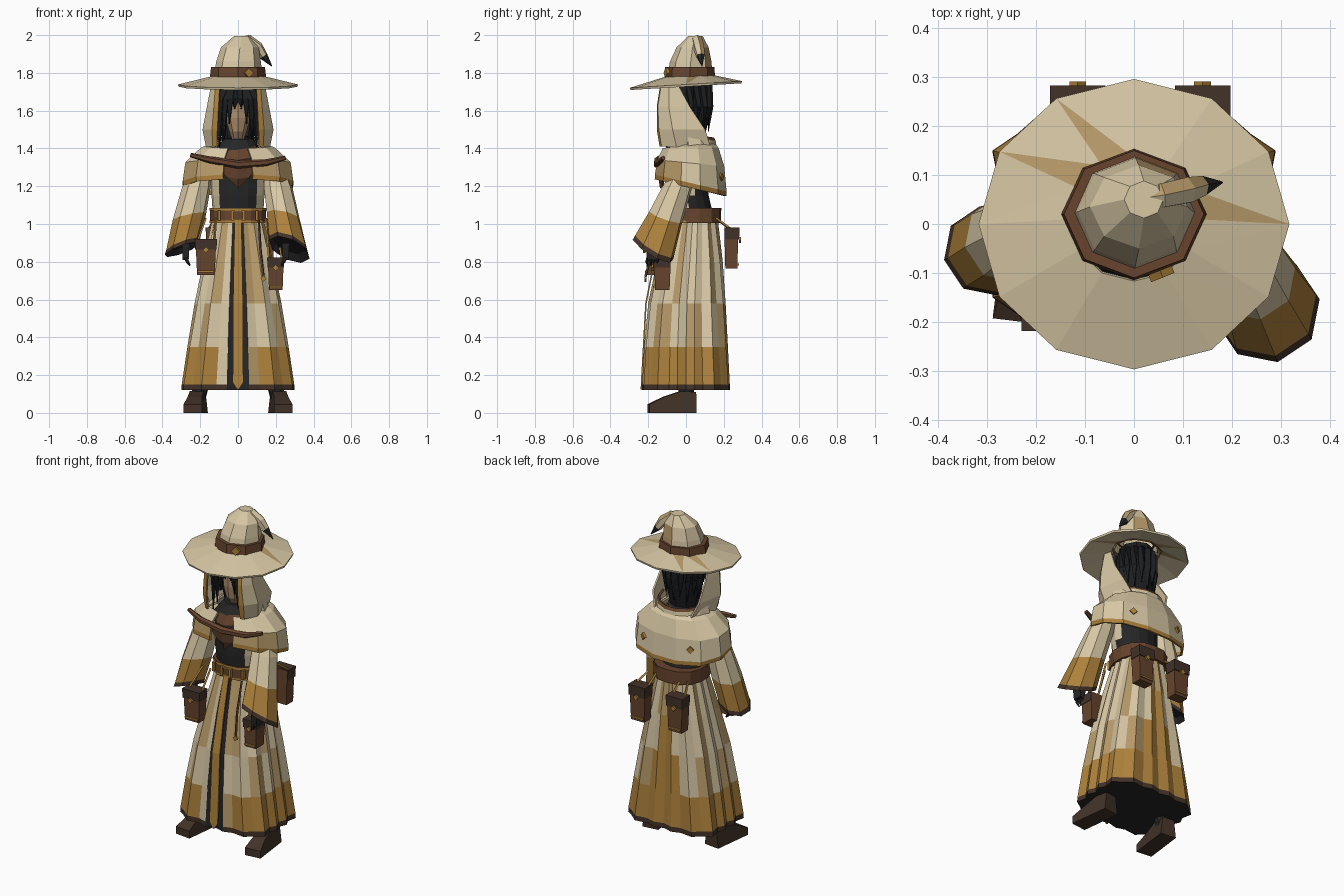
import bpy, bmesh, math
from mathutils import Vector, Matrix

default_cube = bpy.data.objects.get("Cube")
if default_cube:
    bpy.data.objects.remove(default_cube, do_unlink=True)

COLOURS = {
    "cream cloth": (.68, .57, .37), "tan cloth": (.47, .32, .14),
    "ochre cloth": (.42, .22, .045), "brown leather": (.135, .058, .027),
    "dark leather": (.055, .032, .021), "charcoal cloth": (.019, .019, .02),
    "black hair": (.012, .013, .015), "skin": (.42, .27, .15), "gold": (.42, .22, .04),
}
MATERIALS = {}
for title, rgb in COLOURS.items():
    material = bpy.data.materials.new(title)
    material.use_nodes = True
    material.diffuse_color = (*rgb, 1)
    shader = material.node_tree.nodes["Principled BSDF"]
    shader.inputs["Base Color"].default_value = (*rgb, 1)
    shader.inputs["Roughness"].default_value = .9
    MATERIALS[title] = material
NAMES = list(COLOURS)
CREAM, TAN, OCHRE, BROWN, DARK, CHARCOAL, HAIR, SKIN, GOLD = range(len(NAMES))


def finish(name, bm, solid=0):
    bmesh.ops.recalc_face_normals(bm, faces=bm.faces)
    mesh = bpy.data.meshes.new(name)
    used = sorted({f.material_index for f in bm.faces})
    for f in bm.faces:
        f.material_index = used.index(f.material_index)
    for index in used:
        mesh.materials.append(MATERIALS[NAMES[index]])
    bm.to_mesh(mesh)
    bm.free()
    obj = bpy.data.objects.new(name, mesh)
    bpy.context.collection.objects.link(obj)
    if solid:
        shell = obj.modifiers.new("thickness", "SOLIDIFY")
        shell.thickness, shell.offset = solid, 0
    return obj


def loft(name, rings, colour, closed=True, caps=None, keep=None, solid=0):
    """Skin a list of rings; colour is an index or rule(band, sector, centre)."""
    bm = bmesh.new()
    rows = [[bm.verts.new(p) for p in r] for r in rings]
    n = len(rows[0])
    for band in range(len(rows) - 1):
        for k in range(n if closed else n - 1):
            m = (k + 1) % n
            quad = (rows[band][k], rows[band][m], rows[band + 1][m], rows[band + 1][k])
            centre = sum((v.co for v in quad), Vector()) / 4
            if keep and not keep(centre):
                continue
            f = bm.faces.new(quad)
            f.material_index = colour(band, k, centre) if callable(colour) else colour
    for row, cap in zip((rows[0], rows[-1]), caps or ()):
        if cap is not None:
            bm.faces.new(row).material_index = cap
    return finish(name, bm, solid)


def ring(x, y, z, rx, ry, n=12, a=0, b=0, square=2, pleat=0, turn=0):
    """Ring starting at the front, sheared by slopes a and b, boxier as square grows."""
    pts = []
    for k in range(n):
        t = 2 * math.pi * (k + turn) / n - math.pi / 2
        c, s = math.cos(t), math.sin(t)
        r = (1 - pleat * (k % 2 == 0)) / (abs(c) ** square + abs(s) ** square) ** (1 / square)
        dx, dy = rx * r * c, ry * r * s
        pts.append((x + dx, y + dy, z + a * dx + b * dy))
    return pts


def tube(name, pts, radii, colour, n=5):
    pts = [Vector(p) for p in pts]
    rings = []
    for i, p in enumerate(pts):
        way = pts[min(i + 1, len(pts) - 1)] - pts[max(i - 1, 0)]
        q = way.to_track_quat("Z", "Y")
        rings.append([p + q @ (Vector(v) * radii[i]) for v in ring(0, 0, 0, 1, 1, n)])
    end = colour(len(pts) - 2, 0, pts[-1]) if callable(colour) else colour
    return loft(name, rings, colour, caps=(end, end))


def box(name, centre, size, colour, turn=(0, 0, 0), taper=1):
    bm = bmesh.new()
    bmesh.ops.create_cube(bm, size=1)
    for v in bm.verts:
        if v.co.z < 0:
            v.co.xy *= taper
        v.co *= Vector(size)
    for f in bm.faces:
        f.material_index = colour
    spin = Matrix.Rotation(turn[2], 3, "Z") @ Matrix.Rotation(turn[1], 3, "Y") @ Matrix.Rotation(turn[0], 3, "X")
    bmesh.ops.transform(bm, matrix=Matrix.Translation(centre) @ spin.to_4x4(), verts=bm.verts)
    return finish(name, bm)


# Pleated robe with a dark front opening
PLEATS = 32


def robe_colour(band, k, c):
    if k in (0, PLEATS - 1):
        return CHARCOAL
    back = c.y > 0 and abs(c.x) < .1
    middle = c.y < 0 and abs(c.x) < .14
    if band == 0:
        return DARK
    if band == 1:
        return (TAN if k % 2 else CREAM) if middle else OCHRE
    if band == 2:
        return OCHRE if back else (TAN if k % 4 < 2 and not middle else CREAM)
    if back and abs(c.x) < .05:
        return TAN if band > 3 else OCHRE
    return TAN if k % 5 == 1 or k in (2, PLEATS - 3) else CREAM


robe = [ring(0, y, z, rx, ry, PLEATS, square=sq, pleat=.07) for y, z, rx, ry, sq in (
    (0, .12, .30, .232, 4.4), (0, .15, .298, .232, 4.4), (0, .35, .268, .222, 4),
    (.005, .58, .23, .205, 3.5), (.02, .8, .185, .175, 3), (.035, 1.02, .138, .135, 2.5))]
loft("robe", robe, robe_colour, caps=(CHARCOAL, CHARCOAL))
loft("front_strip", [[(-w, y, z), (w, y, z)] for w, y, z in (
    (.004, -.236, .125), (.028, -.235, .16), (.026, -.212, .58), (.022, -.168, .8), (.018, -.112, 1.02))],
    OCHRE, closed=False, solid=.008)

# Torso, neck and belt
loft("torso", [ring(0, y, z, rx, ry, 16) for y, z, rx, ry in (
    (.03, 1.0, .13, .125), (.005, 1.15, .14, .115), (0, 1.36, .15, .11), (0, 1.45, .075, .08))],
    lambda b, k, c: CREAM if b < 2 and abs(c.x) > .095 and c.y < .04 else CHARCOAL, caps=(CHARCOAL, CHARCOAL))
loft("belt", [ring(0, .037, z, .15, .148, 14, square=2.5) for z in (1.005, 1.085)], BROWN, caps=(BROWN, BROWN))
for z in (1.012, 1.078):
    loft("belt_edge", [ring(0, .037, z + d, .153, .151, 14, square=2.5) for d in (-.006, .006)],
         lambda b, k, c: OCHRE if c.y < 0 else BROWN)
for x in (-.1, -.03, .03, .1):
    box("belt_bar", (x, -.09 if abs(x) > .05 else -.112, 1.045), (.014, .025, .055), GOLD)
for z in (1.022, 1.068):
    box("buckle_bar", (0, -.114, z), (.07, .012, .01), GOLD)

# Shoulder cape, open at the front
cape = [ring(0, .025, z, rx, ry, 12, b=b, turn=.5, square=2.4) for z, rx, ry, b in (
    (1.192, .288, .188, -.24), (1.217, .292, .187, -.24), (1.32, .278, .175, -.1), (1.4, .195, .145, 0), (1.43, .12, .12, 0))]
loft("cape", cape, lambda b, k, c: OCHRE if b == 0 else (TAN if b == 1 and c.y < -.06 else CREAM),
     keep=lambda c: c.y > 0 or abs(c.x) > .1, solid=.012)
for x in (-.16, .16):
    box("cape_diamond", (x, .185, 1.25), (.03, .016, .03), GOLD, (0, math.pi / 4, -x * 3.2))

# Scarf and the swag over the chest
loft("scarf", [ring(0, -.005, z, rx, ry, 10, a=.12, b=.15) for z, rx, ry in (
    (1.32, .11, .13), (1.36, .12, .135), (1.41, .105, .11), (1.45, .075, .08))],
    lambda b, k, c: (DARK, BROWN, CHARCOAL)[b])
tube("chest_swag", [(-.25, -.12, 1.365), (-.15, -.15, 1.34), (0, -.15, 1.315), (.15, -.15, 1.325), (.25, -.12, 1.35)],
     (.012, .018, .022, .018, .012), BROWN, 6)
loft("chest_flap", [[(-w, y, z), (0, y - .015, z - .01), (w, y, z)] for w, y, z in (
    (.003, -.118, 1.2), (.06, -.126, 1.25), (.11, -.13, 1.31))], BROWN, closed=False, solid=.01)

# Head and hair
loft("face", [ring(0, -.015, z, rx, ry, 10) for z, rx, ry in (
    (1.45, .035, .05), (1.49, .048, .075), (1.56, .07, .085), (1.74, .082, .08))], SKIN, caps=(SKIN, SKIN))
loft("hair", [ring(0, .015, z, rx, ry, 18, pleat=.06) for z, rx, ry in (
    (1.44, .085, .08), (1.56, .105, .106), (1.7, .108, .113), (1.78, .09, .1))],
    HAIR, keep=lambda c: c.y > -.05 or c.z > 1.7, caps=(None, HAIR))
for k in range(9):
    t = math.pi * k / 8
    x, y = .1 * math.cos(t), .02 + .1 * math.sin(t)
    tube("back_hair_strand", [(x, y, 1.74), (x * 1.08, y * 1.03, 1.62), (x, y, 1.49 + .03 * (k % 2))],
         (.02, .021, .003), HAIR, 4)
for s in (-1, 1):
    for x, low in ((.016, 1.61), (.042, 1.53), (.066, 1.45), (.09, 1.4)):
        tube("fringe_strand", [(s * x * .6, -.08, 1.75), (s * x, -.105, 1.66), (s * x * 1.1, -.1, low)],
             (.022, .023, .004), HAIR, 4)

# Hood sides and rolled collar behind
HOOD = (((.095, -.13), (.115, -.125), (.135, -.09), (.125, -.05), 1.75),
        ((.102, -.15), (.125, -.145), (.16, -.09), (.15, .02), 1.62),
        ((.108, -.15), (.135, -.14), (.183, -.07), (.155, .1), 1.5),
        ((.11, -.135), (.13, -.125), (.165, -.05), (.12, .13), 1.41))
for s in (-1, 1):
    loft("hood_side", [[(s * x, y, z) for x, y in level] for *level, z in HOOD],
         lambda b, k, c: OCHRE if k == 0 else CREAM, closed=False, solid=.01)
loft("hood_collar", [ring(0, .01, z, rx, ry, 14, b=-.15, turn=.5) for z, rx, ry in (
    (1.4, .17, .155), (1.46, .155, .145), (1.475, .147, .137))],
    lambda b, k, c: CREAM if b == 0 else BROWN, keep=lambda c: c.y > 0, solid=.012)

# Hat brim with a few tan wedges
bm = bmesh.new()
inner = [bm.verts.new(p) for p in ring(0, .01, 1.778, .13, .125, b=.05)]
outer = [bm.verts.new(p) for p in ring(0, 0, 1.733, .316, .295, b=.06)]
for k in range(12):
    m = (k + 1) % 12
    near, far = (k, m) if k == 3 else (m, k)
    bm.faces.new((inner[k], inner[m], outer[near])).material_index = TAN if k in (3, 6, 7) else CREAM
    bm.faces.new((outer[k], outer[m], inner[far])).material_index = CREAM
finish("hat_brim", bm, .012)

# Hat band, crown and drooping tip
loft("hat_band", [ring(0, .02, z, rx, ry, 8) for z, rx, ry in (
    (1.765, .15, .135), (1.83, .143, .13), (1.83, .11, .1))], BROWN)
loft("hat_crown", [ring(x, y, z, rx, ry, 8) for x, y, z, rx, ry in (
    (0, .02, 1.78, .13, .12), (.003, .025, 1.86, .118, .11), (.01, .035, 1.935, .1, .085), (.02, .05, 1.995, .04, .038))],
    lambda b, k, c: TAN if k == 3 and b < 2 else CREAM, caps=(None, CREAM))
tube("hat_tip", [(0, .05, 1.97), (.055, .058, 1.975), (.105, .068, 1.935), (.135, .077, 1.89), (.18, .085, 1.835)],
     (.018, .028, .03, .023, .002), lambda b, k, c: CHARCOAL if b == 3 else (TAN if k == 2 else CREAM), 6)
box("hat_buckle", (.056, -.102, 1.8), (.036, .016, .036), GOLD, (0, math.pi / 4, .38))

# Sleeves and hands, the left arm reaching further forward
for s, side, x, y, r, b in ((1, "left", .272, -.175, .106, -.55), (-1, "right", .297, -.055, .09, -.25)):
    cuff = Vector((s * x, y, .865))
    top = Vector((s * .185, .015, 1.35))
    steps = ((0, .045, 0), (.32, .078, .2), (.64, .09, .6), (.95, r, 1), (1, r * 1.03, 1))
    rings = [ring(*top.lerp(cuff, t), w, w, 8, a=-.35 * s * k, b=b * k, turn=.25) for t, w, k in steps]
    rings.append(ring(*(cuff + Vector((0, 0, .03))), r * .8, r * .8, 8, a=-.35 * s, b=b, turn=.25))
    loft(side + "_sleeve", rings, lambda b, k, c: (CREAM, CREAM, OCHRE, DARK, CHARCOAL)[b], caps=(CREAM, CHARCOAL))
    hand = cuff + Vector((-s * .02, 0, -.01))
    box(side + "_hand", hand, (.04, .07, .09), CHARCOAL, taper=.8)
    for k in range(4):
        root = hand + Vector((0, .027 - .018 * k, -.035))
        tube(side + "_finger", [root, root + Vector((-s * .01, -.005, -.02)), root + Vector((-s * .022, 0, -.04))],
             (.009, .009, .005), CHARCOAL, 4)


# Pouches hanging from the belt
def pouch(name, x, y, top, size, face):
    w, d, h = size
    front = y + face * d / 2
    box(name, (x, y, top - h / 2), size, BROWN, taper=.85)
    box(name + "_flap", (x, y + face * .004, top - h * .14), (w * 1.08, d * 1.05, h * .3), DARK, taper=.95)
    box(name + "_clasp", (x, front + face * .008, top - h * .3), (.024, .012, .024), GOLD, (0, math.pi / 4, 0))
    box(name + "_edge", (x, front, top - h * .9), (w * .8, .008, .01), OCHRE)
    for s in (-1, 1):
        tube(name + "_strap", [(x + s * w * .4, y, top - .01), (x * .85 + s * w * .25, y * .62 + .01, 1.03)],
             (.007, .007), OCHRE, 4)


for x in (-.115, .14):
    pouch("back_pouch", x, .24, .98, (.105, .075, .215), 1)
pouch("front_right_pouch", -.17, -.175, .92, (.11, .075, .19), -1)
pouch("front_left_pouch", .2, -.125, .82, (.085, .09, .17), -1)
tube("hanging_cord", [(.11, -.12, 1.02), (.12, -.18, .85), (.135, -.215, .72)], (.006, .007, .007), BROWN, 4)
box("cord_charm", (.135, -.215, .71), (.024, .012, .024), GOLD, (0, math.pi / 4, 0))

# Legs and boots, toes turned outward
for s, side in ((-1, "right"), (1, "left")):
    tube(side + "_leg", [(s * .21, 0, .08), (s * .17, .01, .3)], (.04, .055), CHARCOAL, 8)
    outline = ((.05, 0), (-.2, 0), (-.2, .045), (-.12, .085), (-.03, .115), (.05, .11))
    boot = loft(side + "_boot", [[(dx * (.75 if z > .08 else 1), y, z) for y, z in outline] for dx in (-.05, .05)],
                DARK, caps=(DARK, DARK))
    boot.location.x = s * .215
    boot.rotation_euler.z = s * .12
